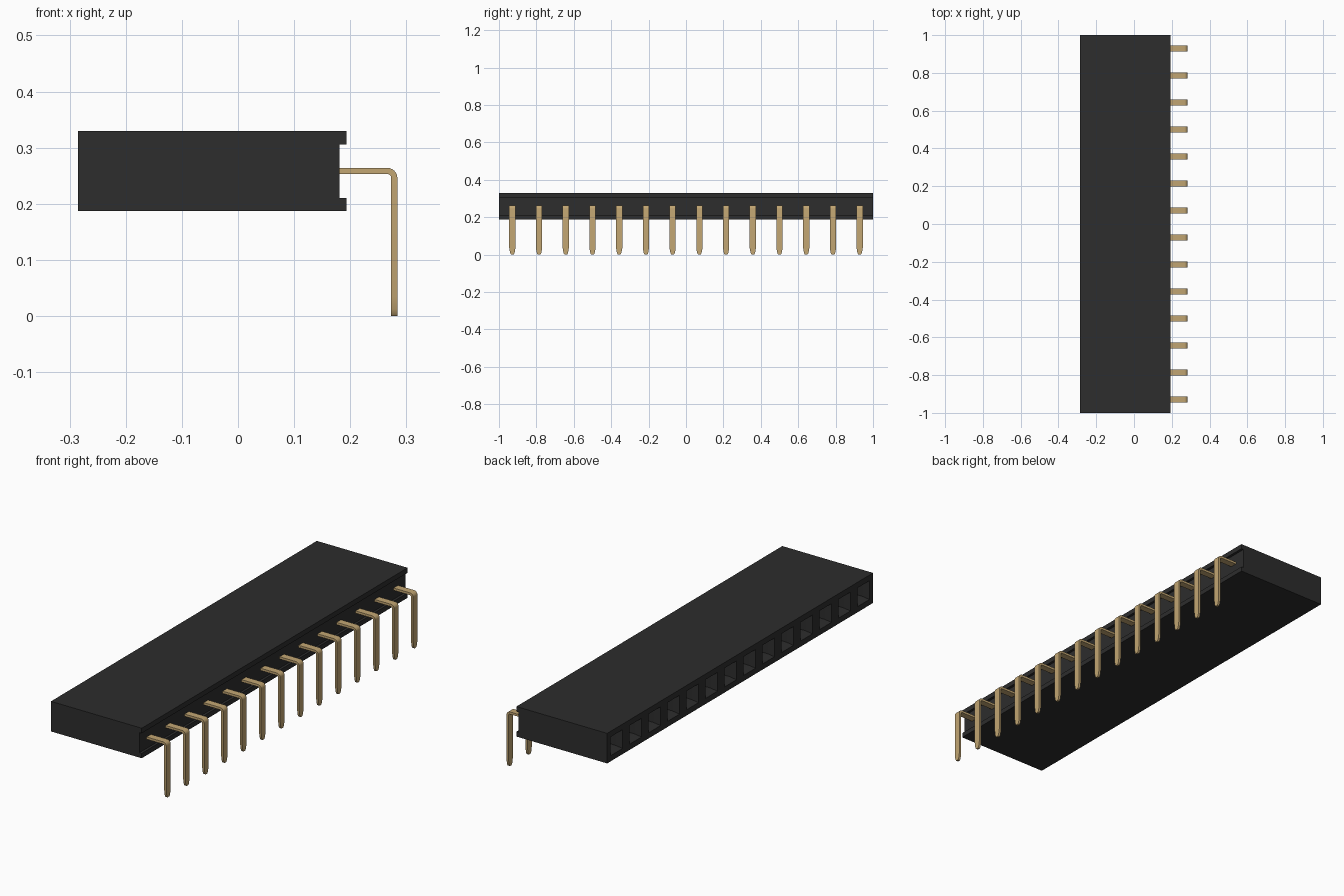
import bpy, bmesh, math

if "Cube" in bpy.data.objects:
    bpy.data.objects.remove(bpy.data.objects["Cube"], do_unlink=True)

PINS = 14
PITCH = 2 / PINS
BACK, FRONT, CHANNEL = -0.285, 0.193, 0.181
LOW, HIGH = 0.187, 0.33
PIN_Z, PIN_X, THICK, HALF_W = 0.2585, 0.2785, 0.011, 0.0165


def material(name, color):
    m = bpy.data.materials.new(name)
    m.use_nodes = True
    m.diffuse_color = (*color, 1)
    m.node_tree.nodes["Principled BSDF"].inputs["Base Color"].default_value = (*color, 1)
    return m


def make_object(name, bm, mat):
    bmesh.ops.recalc_face_normals(bm, faces=bm.faces[:])
    mesh = bpy.data.meshes.new(name)
    bm.to_mesh(mesh)
    bm.free()
    mesh.materials.append(mat)
    ob = bpy.data.objects.new(name, mesh)
    bpy.context.collection.objects.link(ob)
    return ob


black = material("black plastic", (0.026, 0.026, 0.026))
gold = material("gold metal", (0.54, 0.38, 0.17))

# Housing: channelled profile extruded along y, one cell per pin
bm = bmesh.new()
profile = [(BACK, LOW), (FRONT, LOW), (FRONT, 0.21), (CHANNEL, 0.21),
           (CHANNEL, 0.306), (FRONT, 0.306), (FRONT, HIGH), (BACK, HIGH)]
rings = [[bm.verts.new((x, -1 + i * PITCH, z)) for x, z in profile] for i in range(PINS + 1)]
for a, b in zip(rings, rings[1:]):
    for k in range(len(profile)):
        n = (k + 1) % len(profile)
        bm.faces.new((a[k], a[n], b[n], b[k]))
bm.faces.new(rings[0])
bm.faces.new(rings[-1])
bmesh.ops.recalc_face_normals(bm, faces=bm.faces[:])

# Sockets: square funnels leading into narrow holes
cells = [f for f in bm.faces if f.normal.x < -0.9]
for thickness, depth in ((0.038, 0), (0.016, -0.03), (0.0005, -0.2)):
    bmesh.ops.inset_individual(bm, faces=cells, thickness=thickness, depth=depth)
make_object("housing", bm, black)

# Pin stations: centre x, centre z, outward direction angle, half width
R = 0.0125
stations = [(0.165, PIN_Z, math.pi / 2, HALF_W)]
for i in range(7):
    t = math.pi / 2 * (1 - i / 6)
    stations.append((PIN_X - R + R * math.cos(t), PIN_Z - R + R * math.sin(t), t, HALF_W))
for z, w in ((0.035, HALF_W), (0.012, 0.0125), (0.004, 0.0095), (0, 0.006)):
    stations.append((PIN_X, z, 0, w))


def make_pin(index):
    y = -1 + (index + 0.5) * PITCH
    bm = bmesh.new()
    loops = []
    for x, z, t, w in stations:
        dx, dz = math.cos(t) * THICK / 2, math.sin(t) * THICK / 2
        loops.append([bm.verts.new((x + s * dx, y + e * w, z + s * dz))
                      for s, e in ((-1, -1), (1, -1), (1, 1), (-1, 1))])
    for a, b in zip(loops, loops[1:]):
        for k in range(4):
            n = (k + 1) % 4
            bm.faces.new((a[k], a[n], b[n], b[k]))
    bm.faces.new(loops[0])
    bm.faces.new(loops[-1])
    return make_object(f"pin_{index + 1}", bm, gold)


# Row of right-angle pins with softly shaded bends
bpy.ops.object.select_all(action='DESELECT')
for i in range(PINS):
    pin = make_pin(i)
    pin.select_set(True)
    bpy.context.view_layer.objects.active = pin
bpy.ops.object.shade_smooth_by_angle(angle=math.radians(30))
